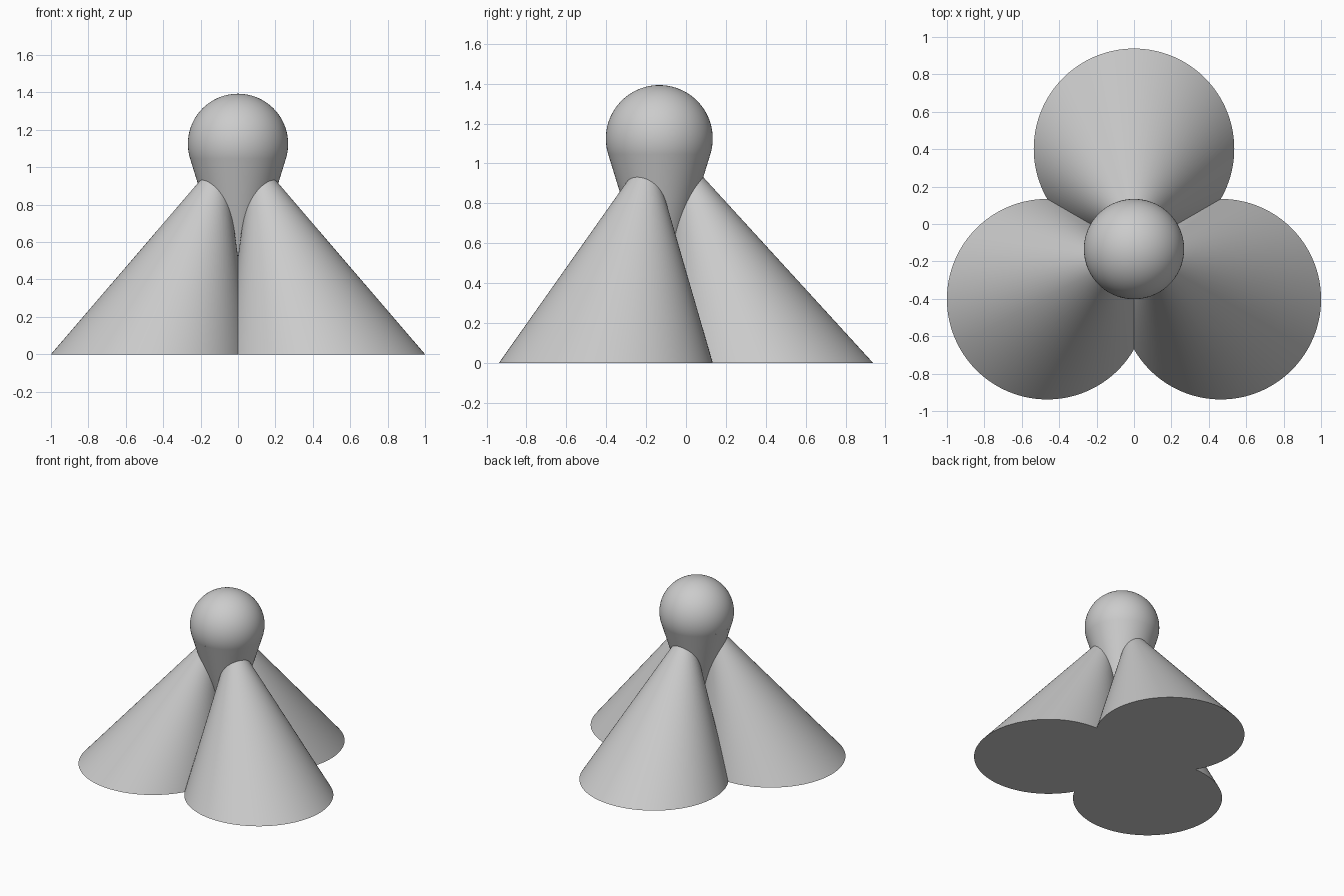
import bpy, bmesh, math
from mathutils import Matrix, Vector

cube = bpy.data.objects.get("Cube")
if cube:
    bpy.data.objects.remove(cube, do_unlink=True)

R = 0.536                # foot radius, also foot distance from the axis
AXIS = Vector((0, -R / 4, 0))
LEG_H, LEG_TIP = 1.072, 0.09
HEAD_R, HEAD_Z, BODY_TIP_Z = R / 2, 1.125, 0.22

grey = bpy.data.materials.new("plain grey")
grey.use_nodes = True
colour = (0.6, 0.6, 0.6, 1)
grey.diffuse_color = colour
grey.node_tree.nodes["Principled BSDF"].inputs["Base Color"].default_value = colour


def make_object(name, bm):
    mesh = bpy.data.meshes.new(name)
    bm.to_mesh(mesh)
    bm.free()
    mesh.materials.append(grey)
    obj = bpy.data.objects.new(name, mesh)
    bpy.context.collection.objects.link(obj)
    bpy.ops.object.select_all(action="DESELECT")
    obj.select_set(True)
    bpy.context.view_layer.objects.active = obj
    bpy.ops.object.shade_smooth_by_angle(angle=math.radians(35))
    return obj


def cone(bottom, top, z0, z1):
    bm = bmesh.new()
    bmesh.ops.create_cone(bm, cap_ends=True, segments=128, radius1=bottom, radius2=top,
                          depth=z1 - z0, matrix=Matrix.Translation((0, 0, (z0 + z1) / 2)))
    return bm


# Three oblique cone legs leaning in towards the axis
for name, angle in (("back_leg", 90), ("right_leg", 210), ("left_leg", 330)):
    direction = Vector((math.cos(math.radians(angle)), math.sin(math.radians(angle)), 0))
    bm = cone(R, 0.002, 0, LEG_H)
    for v in bm.verts:
        v.co += AXIS + direction * (R + (LEG_TIP - R) * v.co.z / LEG_H)
    make_object(name, bm)

# Tapered body, tangent to the head
sin_a = HEAD_R / (HEAD_Z - BODY_TIP_Z)
bm = cone(0.002, HEAD_R * math.sqrt(1 - sin_a ** 2), BODY_TIP_Z, HEAD_Z - HEAD_R * sin_a)
bmesh.ops.translate(bm, verts=bm.verts, vec=AXIS)
make_object("body", bm)

# Round head
bm = bmesh.new()
bmesh.ops.create_uvsphere(bm, u_segments=128, v_segments=64, radius=HEAD_R,
                          matrix=Matrix.Translation(AXIS + Vector((0, 0, HEAD_Z))))
make_object("head", bm)
